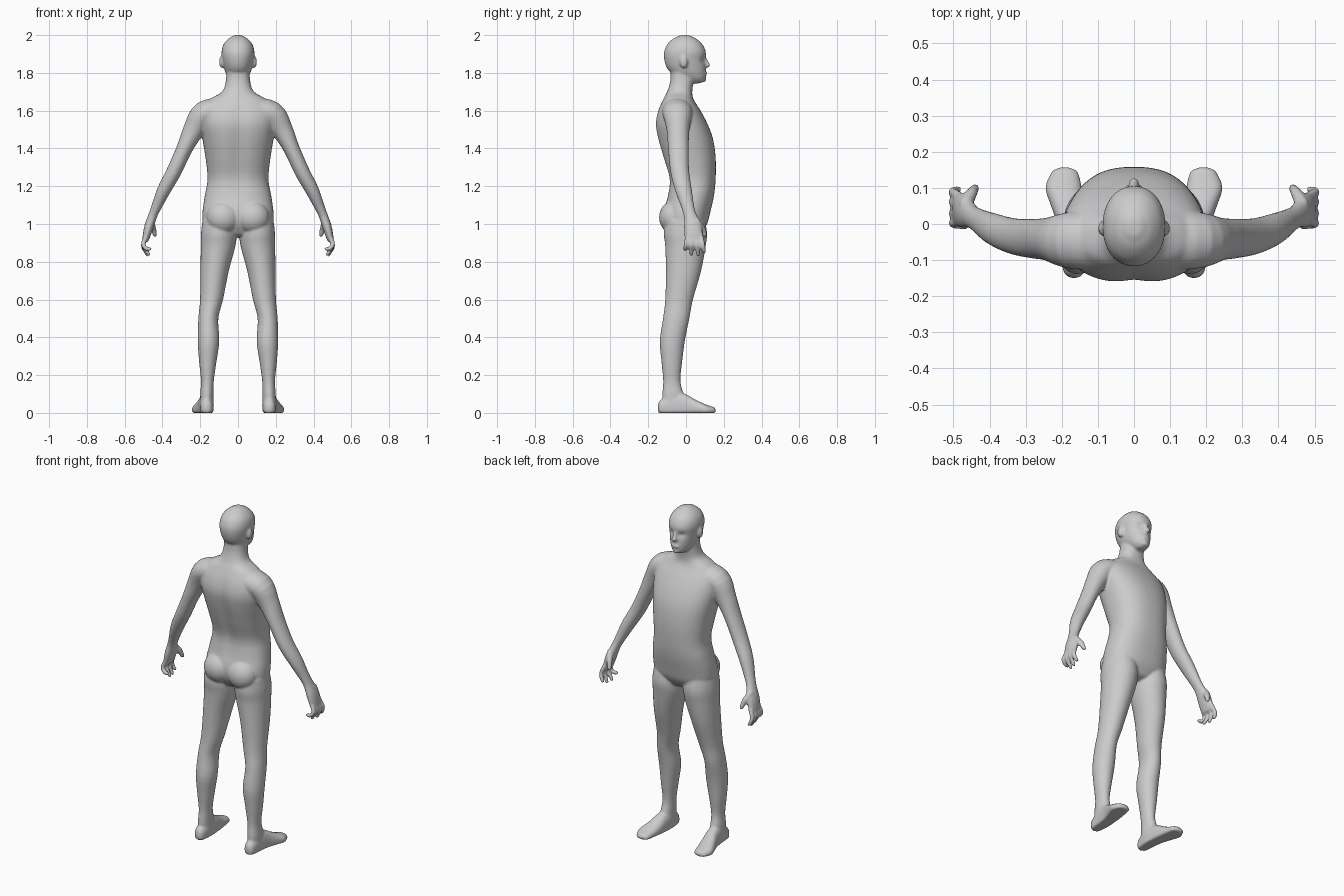
import bpy, bmesh
from math import cos, sin, pi, exp, copysign
from mathutils import Vector, Matrix

bm = bmesh.new()
X, Y, Z = Vector((1, 0, 0)), Vector((0, 1, 0)), Vector((0, 0, 1))


def smooth_rows(rows, steps=4):
    """Catmull-Rom interpolation of every value in a list of rows."""
    out = []
    for i in range(len(rows) - 1):
        p0, p1, p2 = rows[max(i - 1, 0)], rows[i], rows[i + 1]
        p3 = rows[min(i + 2, len(rows) - 1)]
        for k in range(steps):
            t = k / steps
            out.append([0.5 * (2 * b + (c - a) * t + (2 * a - 5 * b + 4 * c - d) * t * t
                               + (3 * b - a - 3 * c + d) * t ** 3)
                        for a, b, c, d in zip(p0, p1, p2, p3)])
    return out + [list(rows[-1])]


def tube(rows, ref=Y, flat=None, n=2.0, sides=28, side=1, cap=0.6, shape=None):
    """Loft superellipse rings (x, y, z, ra, rb) with rounded ends."""
    rows = smooth_rows(rows)
    c = [Vector(r[:3]) for r in rows]
    rings = []
    for i, r in enumerate(rows):
        t = flat or (c[min(i + 1, len(c) - 1)] - c[max(i - 1, 0)]).normalized()
        rings.append((c[i], t, r[3], r[4]))

    def dome(ring, sign):
        p, t, ra, rb = ring
        return [(p + t * sign * cap * min(ra, rb) * sin(a), t, ra * cos(a), rb * cos(a))
                for a in (0.5, 0.95, 1.3)]
    rings = dome(rings[0], -1)[::-1] + rings + dome(rings[-1], 1)
    loops = []
    for p, t, ra, rb in rings:
        a = ref.cross(t).normalized()
        b = t.cross(a)
        loop = []
        for k in range(sides):
            u = 2 * pi * k / sides
            ca, sa = cos(u), sin(u)
            v = (p + a * ra * copysign(abs(ca) ** (2 / n), ca)
                 + b * rb * copysign(abs(sa) ** (2 / n), sa))
            if shape:
                v = shape(v, p)
            loop.append(bm.verts.new((v.x * side, v.y, v.z)))
        loops.append(loop)
    for l0, l1 in zip(loops, loops[1:]):
        for k in range(sides):
            j = (k + 1) % sides
            bm.faces.new((l0[k], l0[j], l1[j], l1[k]))
    bm.faces.new(loops[0])
    bm.faces.new(loops[-1])


def blob(center, radii, side=1):
    m = Matrix.Translation((center[0] * side, center[1], center[2])) @ Matrix.Diagonal((*radii, 1))
    bmesh.ops.create_uvsphere(bm, u_segments=20, v_segments=14, radius=1, matrix=m)


def upright(rows):
    """(z, centre x, half width, front y, back y) -> ring rows."""
    return [(x, (f + b) / 2, z, w, (f - b) / 2) for z, x, w, f, b in rows]


# torso and neck, with a spine groove
def spine(v, p):
    if v.y < p.y and 1.1 < v.z < 1.68:
        v.y += 0.014 * exp(-(v.x / 0.04) ** 2) * sin(pi * (v.z - 1.1) / 0.58)
    return v


tube(upright([
    (.955, 0, .12, .085, -.085), (1.0, 0, .18, .112, -.11), (1.06, 0, .188, .128, -.118),
    (1.15, 0, .176, .148, -.098), (1.24, 0, .161, .157, -.092), (1.35, 0, .172, .157, -.124),
    (1.45, 0, .188, .143, -.152), (1.53, 0, .2, .114, -.164), (1.60, 0, .195, .077, -.15),
    (1.66, 0, .15, .04, -.122), (1.70, 0, .085, .033, -.1), (1.76, 0, .064, .04, -.083),
    (1.85, 0, .06, .045, -.08)]), flat=Z, n=2.35, sides=48, shape=spine, cap=.3)


# head, with eye sockets
def sockets(v, p):
    if v.y > 0.04:
        v.y -= 0.011 * exp(-((abs(v.x) - .034) / .017) ** 2 - ((v.z - 1.868) / .014) ** 2)
    return v


tube(upright([
    (1.752, 0, .032, .09, .01), (1.77, 0, .05, .103, -.035), (1.80, 0, .066, .105, -.08),
    (1.83, 0, .075, .104, -.103), (1.87, 0, .083, .102, -.115), (1.91, 0, .087, .105, -.116),
    (1.95, 0, .077, .088, -.1), (1.98, 0, .052, .056, -.07), (1.993, 0, .03, .03, -.043)]),
    flat=Z, n=2.15, sides=48, shape=sockets, cap=.25)
# nose, lips, chin
tube([(0, .095, 1.885, .009, .01), (0, .107, 1.86, .01, .011), (0, .114, 1.84, .015, .015)], cap=.8)
blob((0, .1, 1.797), (.026, .013, .012))
blob((0, .094, 1.766), (.022, .014, .015))

for s in (1, -1):
    # ear
    blob((.086, -.012, 1.858), (.014, .021, .034), s)
    # buttock
    blob((.078, -.07, 1.035), (.088, .073, .085), s)
    # shoulder, arm and palm
    tube([(.08, -.045, 1.6, .07, .085), (.18, -.045, 1.582, .068, .078),
          (.236, -.042, 1.495, .056, .06), (.283, -.04, 1.4, .043, .055),
          (.338, -.033, 1.28, .04, .05), (.392, -.013, 1.18, .036, .044),
          (.432, .01, 1.09, .027, .034), (.451, .022, 1.045, .024, .034),
          (.47, .035, .99, .025, .047), (.485, .041, .935, .02, .049),
          (.489, .043, .915, .016, .046)], side=s)
    # fingers: base y, tip y, tip z, curl inwards
    for y0, y1, zt, curl in ((.08, .096, .852, .008), (.056, .064, .838, .014),
                             (.031, .028, .84, .022), (.008, -.006, .868, .03)):
        ym = (y0 + y1) / 2
        tube([(.486, y0, .935, .013, .013), (.502, ym, .895, .0125, .0125),
              (.502 - curl * .5, (ym + y1) / 2, .87, .012, .012),
              (.496 - curl, y1, zt, .0105, .0105)], sides=14, side=s, cap=1)
    # thumb
    tube([(.466, .055, 1.015, .018, .02), (.45, .084, .98, .016, .017),
          (.44, .1, .942, .012, .012)], sides=14, side=s, cap=1)
    # leg
    tube(upright([
        (1.02, .102, .086, .1, -.11), (.95, .102, .094, .112, -.118), (.88, .1055, .0915, .104, -.11),
        (.75, .124, .075, .08, -.107), (.6, .14, .061, .037, -.11), (.5, .157, .053, .018, -.122),
        (.38, .156, .057, -.006, -.139), (.27, .16, .046, -.02, -.13), (.17, .162, .034, -.029, -.121),
        (.1, .165, .035, -.012, -.126), (.05, .165, .036, 0, -.126)]), flat=Z, side=s, cap=.3)
    # foot: y, centre x, half width, top z, flattened underneath
    foot = [(-.122, .166, .032, .075), (-.06, .166, .038, .11), (0, .172, .041, .098),
            (.05, .183, .047, .07), (.1, .195, .051, .047), (.138, .192, .04, .034)]
    tube([(x, y, .35 * t, w, .65 * t) for y, x, w, t in foot], ref=Z, flat=Y, n=2.3, side=s,
         cap=.9, shape=lambda v, p: Vector((v.x, v.y, max(v.z, 0))))

bmesh.ops.recalc_face_normals(bm, faces=bm.faces)
mesh = bpy.data.meshes.new("body")
bm.to_mesh(mesh)
bm.free()
body = bpy.data.objects.new("body", mesh)
bpy.context.collection.objects.link(body)

# fuse all parts into one skin and soften the joins
fuse = body.modifiers.new("fuse", 'REMESH')
fuse.mode = 'VOXEL'
fuse.voxel_size = 0.006
fuse.use_smooth_shade = True
soften = body.modifiers.new("soften", 'SMOOTH')
soften.factor = 0.5
soften.iterations = 8
